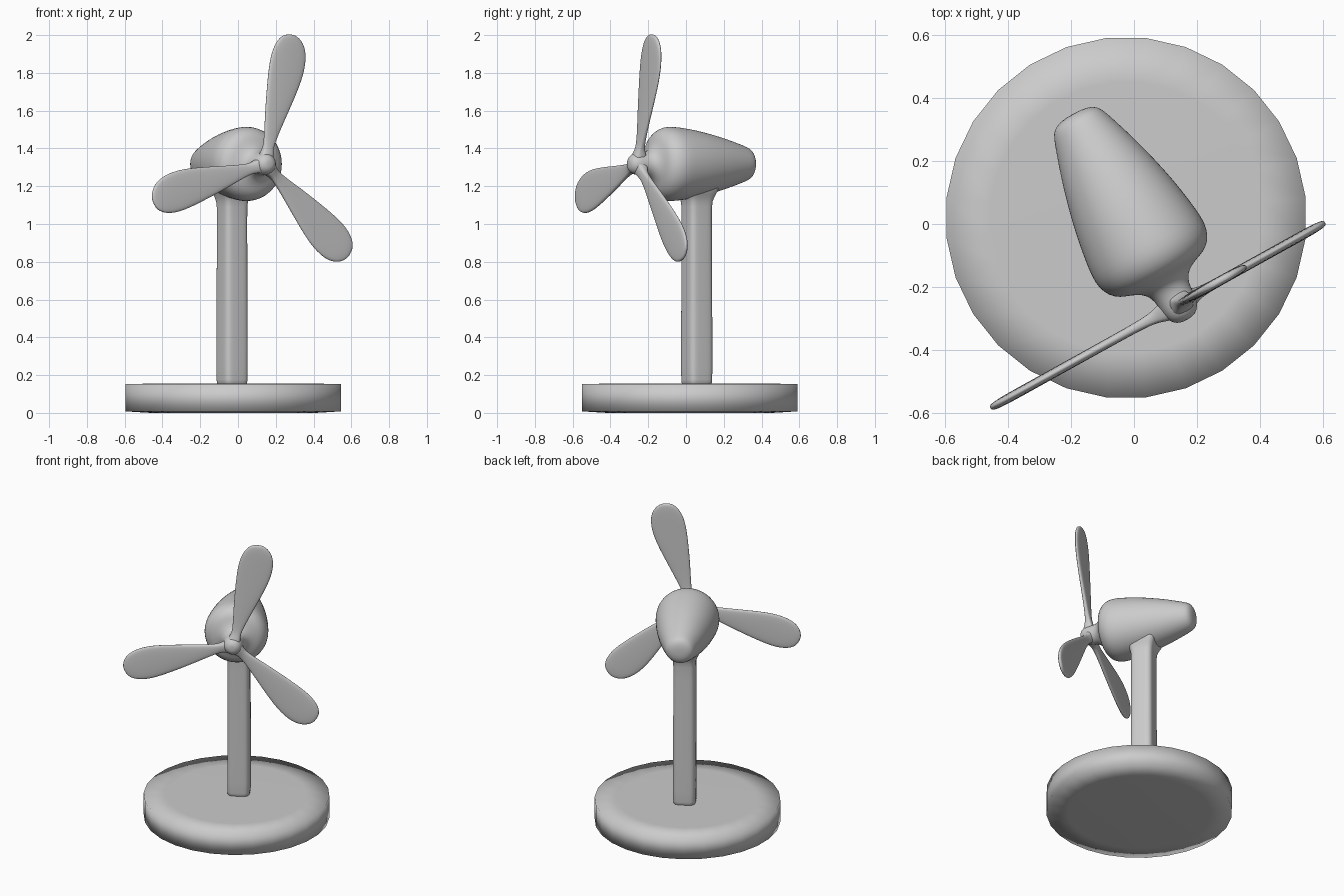
import bpy, bmesh
from math import sin, cos, pi, radians
from mathutils import Matrix, Vector

if "Cube" in bpy.data.objects:
    bpy.data.objects.remove(bpy.data.objects["Cube"])

YAW = Matrix.Rotation(radians(29), 4, 'Z')   # the head is turned to one side
AXIS_Z = 1.318                               # height of the spin axis


def loft(name, rings, matrix=Matrix(), subdiv=2):
    """Skin a list of equal-length point rings, cap both ends, shade smooth."""
    bm = bmesh.new()
    loops = [[bm.verts.new(p) for p in ring] for ring in rings]
    n = len(loops[0])
    for a, b in zip(loops, loops[1:]):
        for i in range(n):
            j = (i + 1) % n
            bm.faces.new((a[i], a[j], b[j], b[i]))
    bm.faces.new(loops[0][::-1])
    bm.faces.new(loops[-1])
    bmesh.ops.recalc_face_normals(bm, faces=bm.faces)
    for f in bm.faces:
        f.smooth = True
    mesh = bpy.data.meshes.new(name)
    bm.to_mesh(mesh)
    bm.free()
    obj = bpy.data.objects.new(name, mesh)
    bpy.context.collection.objects.link(obj)
    obj.matrix_world = matrix
    if subdiv:
        mod = obj.modifiers.new("Smooth", 'SUBSURF')
        mod.levels = mod.render_levels = subdiv
    return obj


def circle(r, n, phase=0.0):
    return [(r * cos(2 * pi * (i + phase) / n), r * sin(2 * pi * (i + phase) / n))
            for i in range(n)]


def rounded_square(half, rad):
    pts = []
    for k in range(4):
        a0 = k * pi / 2
        cx, cy = [(1, 1), (-1, 1), (-1, -1), (1, -1)][k]
        for s in range(5):
            a = a0 + s * pi / 8
            pts.append((cx * (half - rad) + rad * cos(a), cy * (half - rad) + rad * sin(a)))
    return pts


# Base disc: faceted outline, soft normals at the rim
base_profile = [(0.44, 0.0), (0.573, 0.008), (0.573, 0.153), (0.43, 0.155)]
loft("base", [[(x, y, z) for x, y in circle(r, 28, 0.5)] for r, z in base_profile],
     Matrix.Translation((-0.025, 0.02, 0)), subdiv=0)

# Post: rounded square column that flares into the head
post_profile = [(0.062, 0.145), (0.069, 0.155), (0.071, 0.18), (0.070, 0.6), (0.068, 1.08),
                (0.070, 1.12), (0.082, 1.155), (0.10, 1.19), (0.10, 1.25)]
loft("post", [[(x, y, z) for x, y in rounded_square(h, 0.034)] for h, z in post_profile],
     YAW @ Matrix.Translation((0, 0.065, 0)), subdiv=1)

# Head: round motor housing, neck and nose in one turned profile (radius, distance back)
head_profile = [(0.012, -0.347), (0.032, -0.343), (0.052, -0.325), (0.060, -0.295),
                (0.060, -0.262), (0.066, -0.232), (0.085, -0.209), (0.118, -0.193),
                (0.152, -0.183), (0.180, -0.160), (0.196, -0.125), (0.199, -0.085),
                (0.191, -0.02), (0.178, 0.06), (0.157, 0.15), (0.132, 0.24),
                (0.105, 0.32), (0.091, 0.36), (0.078, 0.383), (0.050, 0.396), (0.015, 0.399)]
head = YAW @ Matrix.Translation((0, 0, AXIS_Z))
loft("head", [[(x, d, z) for x, z in circle(r, 32)] for r, d in head_profile], head, subdiv=1)

# Blades: stations of (distance from hub, left edge, right edge, half thickness)
stations = [(0.0, -0.045, 0.045, 0.042), (0.045, -0.034, 0.048, 0.036),
            (0.075, -0.012, 0.048, 0.022), (0.12, -0.004, 0.066, 0.016),
            (0.20, 0.000, 0.106, 0.015), (0.30, 0.004, 0.158, 0.015),
            (0.45, 0.016, 0.233, 0.015), (0.56, 0.031, 0.256, 0.015),
            (0.63, 0.058, 0.242, 0.015), (0.67, 0.092, 0.207, 0.013),
            (0.686, 0.125, 0.172, 0.008)]


def blade_ring(r, lo, hi, t):
    mid, half = (lo + hi) / 2, (hi - lo) / 2
    ring = []
    for i in range(16):
        a = 2 * pi * i / 16
        c, s = cos(a), sin(a)
        # flattened section with full faces and rounded edges
        ring.append((mid + half * c, t * (abs(s) ** 0.5) * (1 if s >= 0 else -1), r))
    return ring


for k in range(3):
    spin = Matrix.Rotation(k * 2 * pi / 3, 4, 'Y')
    loft(f"blade_{k + 1}", [blade_ring(*s) for s in stations],
         head @ Matrix.Translation((0, -0.290, 0)) @ spin, subdiv=2)
